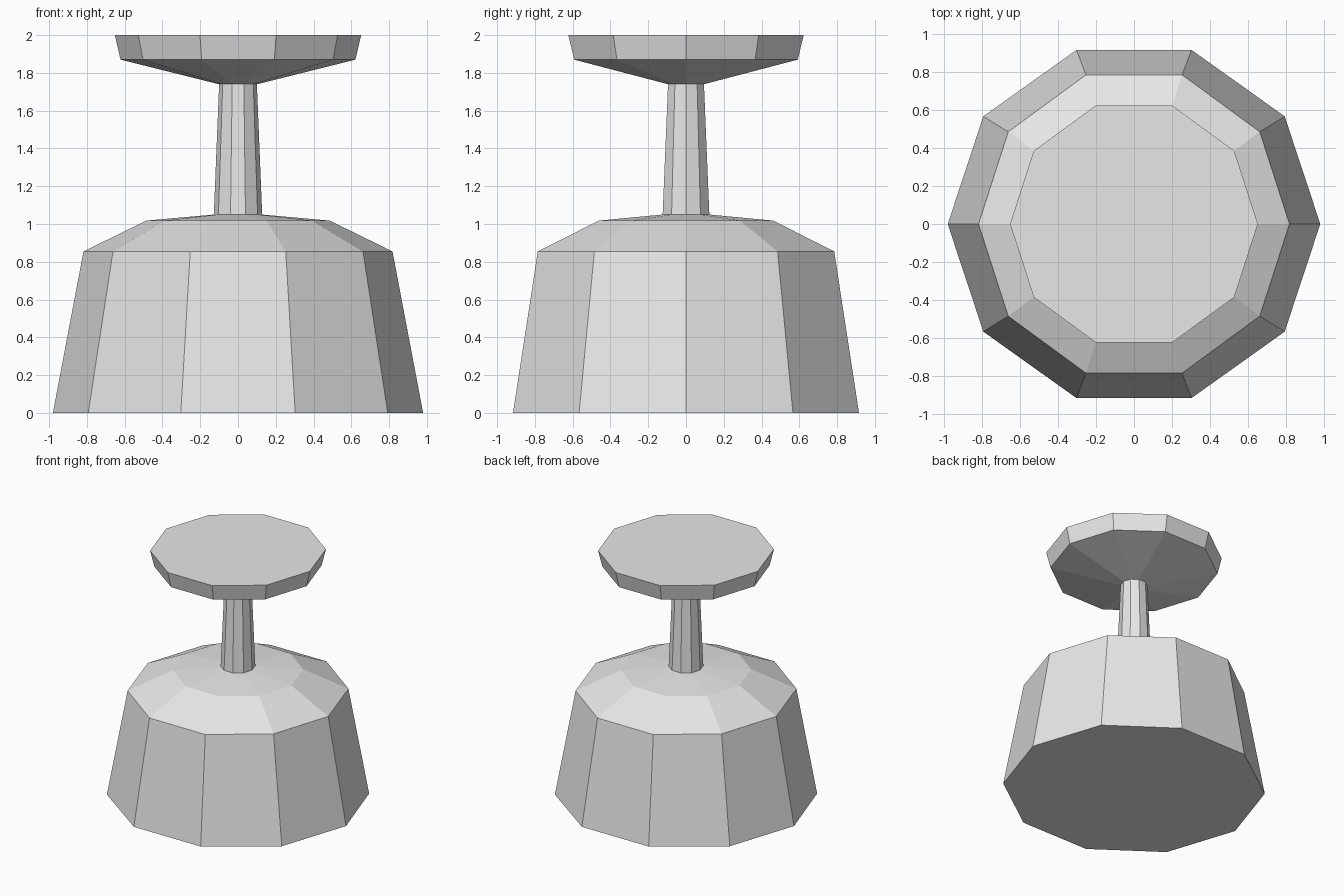
import bpy, bmesh, math

if "Cube" in bpy.data.objects:
    bpy.data.objects.remove(bpy.data.objects["Cube"])

SIDES = 10

grey = bpy.data.materials.new("plain grey")
grey.diffuse_color = (0.8, 0.8, 0.8, 1.0)
grey.use_nodes = True
grey.node_tree.nodes["Principled BSDF"].inputs["Base Color"].default_value = grey.diffuse_color


def lathe(name, rings, cap_bottom=False, cap_top=False):
    """Ten-sided turned part from (x radius, y radius, height) rings."""
    bm = bmesh.new()
    loops = []
    for rx, ry, z in rings:
        angles = [math.tau * i / SIDES for i in range(SIDES)]
        loops.append([bm.verts.new((rx * math.cos(a), ry * math.sin(a), z)) for a in angles])
    for low, high in zip(loops, loops[1:]):
        for i in range(SIDES):
            j = (i + 1) % SIDES
            bm.faces.new((low[i], low[j], high[j], high[i]))
    if cap_bottom:
        bm.faces.new(loops[0][::-1])
    if cap_top:
        bm.faces.new(loops[-1])
    mesh = bpy.data.meshes.new(name)
    bm.to_mesh(mesh)
    bm.free()
    mesh.materials.append(grey)
    obj = bpy.data.objects.new(name, mesh)
    bpy.context.collection.objects.link(obj)
    return obj


# Heavy tapered base with a domed shoulder
lathe("base", [(0.98, 0.963, 0.0), (0.818, 0.825, 0.855),
               (0.485, 0.485, 1.018), (0.128, 0.13, 1.05)], cap_bottom=True)

# Slim stem, narrowing upwards
lathe("stem", [(0.128, 0.13, 1.05), (0.1, 0.1, 1.74)])

# Flared knob with a flat top
lathe("knob", [(0.1, 0.1, 1.74), (0.622, 0.622, 1.87),
               (0.652, 0.655, 2.0)], cap_top=True)
